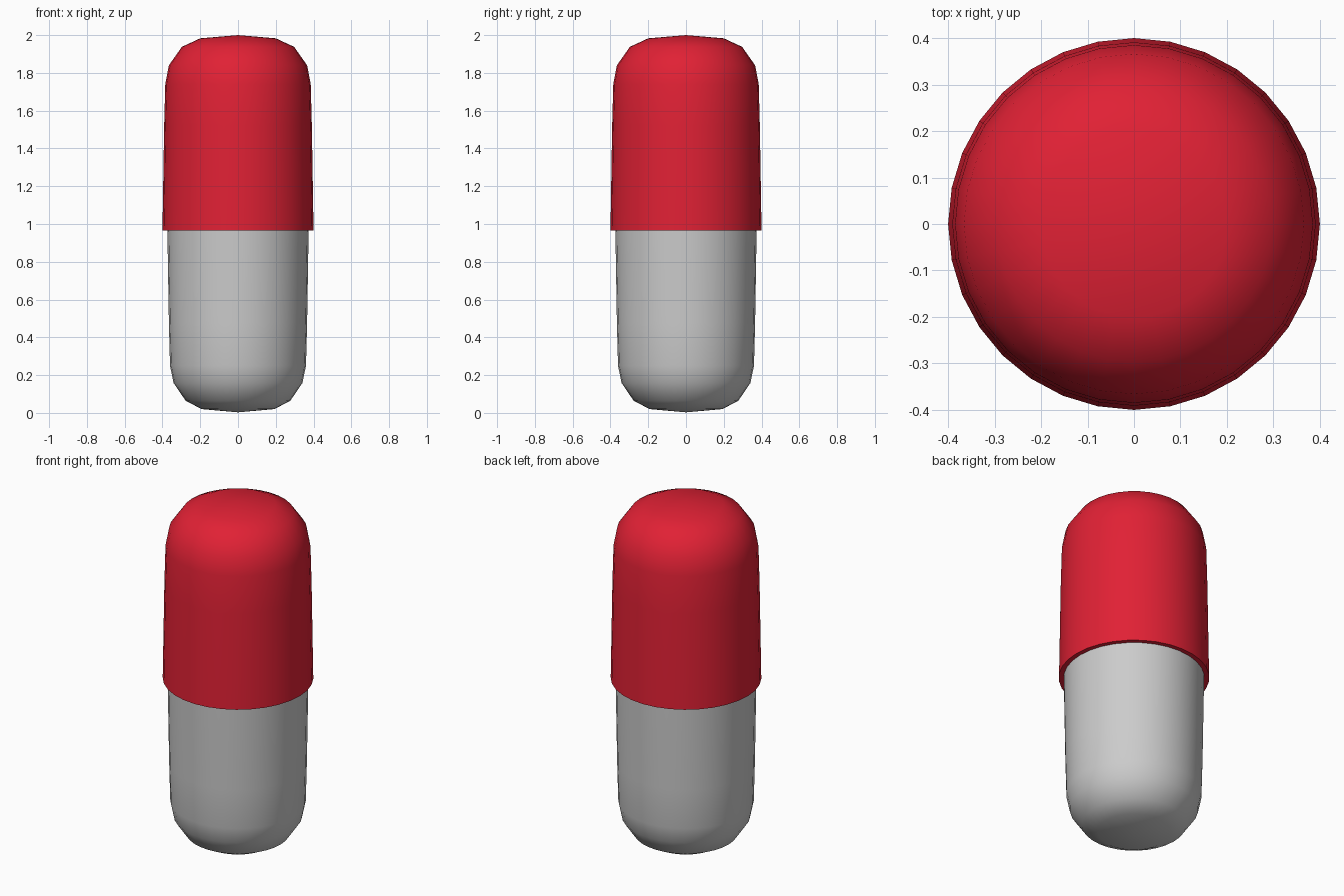
import bpy, bmesh, math

if "Cube" in bpy.data.objects:
    bpy.data.objects.remove(bpy.data.objects["Cube"])

SIDES = 32


def material(name, color):
    mat = bpy.data.materials.new(name)
    mat.diffuse_color = color
    mat.use_nodes = True
    mat.node_tree.nodes["Principled BSDF"].inputs["Base Color"].default_value = mat.diffuse_color
    return mat


def lathe(name, profile, mat=None):
    """Revolve (radius, height) points around z."""
    bm = bmesh.new()
    verts = [bm.verts.new((r, 0, z)) for r, z in profile]
    edges = [bm.edges.new(pair) for pair in zip(verts, verts[1:])]
    bmesh.ops.spin(bm, geom=verts + edges, cent=(0, 0, 0), axis=(0, 0, 1),
                   angle=math.tau, steps=SIDES, use_merge=False)
    bmesh.ops.remove_doubles(bm, verts=bm.verts[:], dist=0.0001)
    bmesh.ops.recalc_face_normals(bm, faces=bm.faces[:])
    mesh = bpy.data.meshes.new(name)
    bm.to_mesh(mesh)
    bm.free()
    obj = bpy.data.objects.new(name, mesh)
    bpy.context.collection.objects.link(obj)
    if mat:
        mesh.materials.append(mat)
    bpy.ops.object.select_all(action='DESELECT')
    obj.select_set(True)
    bpy.context.view_layer.objects.active = obj
    bpy.ops.object.shade_smooth_by_angle(angle=math.radians(45))
    return obj


# Upper shell: rounded crown, slightly flaring wall, flat lip
red = material("red_shell", (0.75, 0.015, 0.035, 1))
lathe("upper_shell", [(0, 2.0), (0.2, 1.983), (0.297, 1.938), (0.366, 1.84),
                      (0.385, 1.74), (0.391, 1.52), (0.4, 0.965),
                      (0.372, 0.965)], red)

# Lower shell: rounded base, narrower wall tucked into the upper shell
lathe("lower_shell", [(0, 0.003), (0.192, 0.02), (0.277, 0.064), (0.341, 0.158),
                      (0.36, 0.25), (0.366, 0.48), (0.374, 0.97)])
